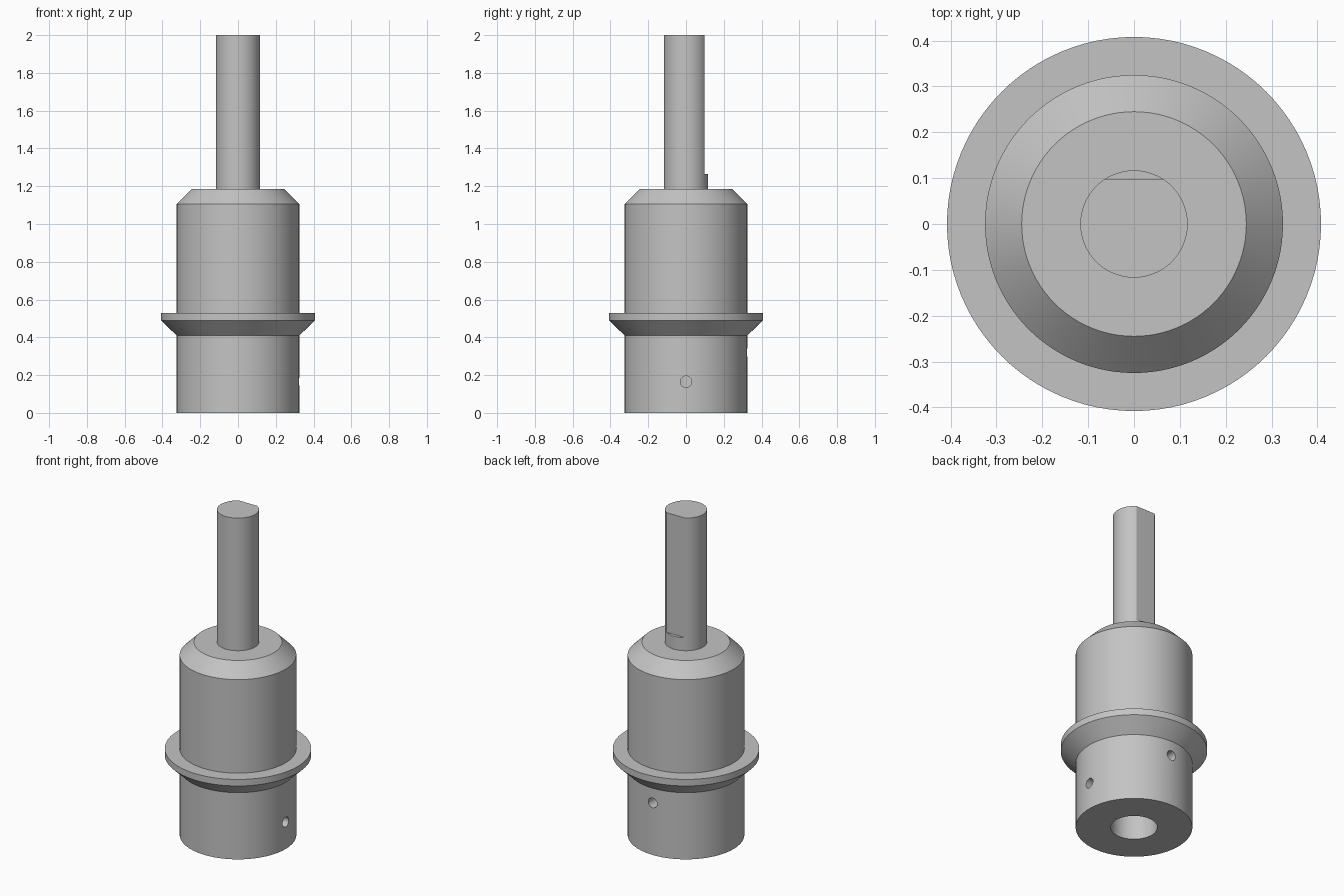
import bpy
import bmesh
import math
from mathutils import Matrix, Vector

cube = bpy.data.objects.get("Cube")
if cube:
    bpy.data.objects.remove(cube, do_unlink=True)

SEGMENTS = 96

steel = bpy.data.materials.new("machined grey steel")
steel.use_nodes = True
steel.diffuse_color = (0.55, 0.55, 0.55, 1)
steel.node_tree.nodes["Principled BSDF"].inputs["Base Color"].default_value = steel.diffuse_color


def make_object(name, bm):
    bmesh.ops.recalc_face_normals(bm, faces=bm.faces)
    mesh = bpy.data.meshes.new(name)
    bm.to_mesh(mesh)
    bm.free()
    mesh.materials.append(steel)
    obj = bpy.data.objects.new(name, mesh)
    bpy.context.collection.objects.link(obj)
    return obj


def lathe(name, profile):
    """Revolve (radius, height) points around z."""
    bm = bmesh.new()
    verts = [bm.verts.new((r, 0, z)) for r, z in profile]
    edges = [bm.edges.new(pair) for pair in zip(verts, verts[1:])]
    bmesh.ops.spin(bm, geom=verts + edges, cent=(0, 0, 0), axis=(0, 0, 1),
                   angle=math.tau, steps=SEGMENTS, use_duplicate=False)
    bmesh.ops.remove_doubles(bm, verts=bm.verts, dist=1e-5)
    return make_object(name, bm)


def rod(name, radius, start, end, sides):
    """Solid cylinder between two points."""
    start, end = Vector(start), Vector(end)
    axis = end - start
    turn = Vector((0, 0, 1)).rotation_difference(axis).to_matrix().to_4x4()
    bm = bmesh.new()
    bmesh.ops.create_cone(bm, cap_ends=True, segments=sides, radius1=radius,
                          radius2=radius, depth=axis.length,
                          matrix=Matrix.Translation((start + end) / 2) @ turn)
    return make_object(name, bm)


def box(name, low, high):
    low, high = Vector(low), Vector(high)
    bm = bmesh.new()
    bmesh.ops.create_cube(bm, size=1, matrix=Matrix.Translation((low + high) / 2)
                          @ Matrix.Diagonal((high - low).to_4d()))
    return make_object(name, bm)


def select(obj):
    bpy.ops.object.select_all(action="DESELECT")
    obj.select_set(True)
    bpy.context.view_layer.objects.active = obj


def carve(target, cutter):
    cutter.hide_render = True
    mod = target.modifiers.new("cut", "BOOLEAN")
    mod.operation = "DIFFERENCE"
    mod.solver = "EXACT"
    mod.object = cutter
    select(target)
    bpy.ops.object.modifier_apply(modifier=mod.name)
    bpy.data.objects.remove(cutter, do_unlink=True)


# Hub: bored socket, tapered flange and chamfered shoulder
hub = lathe("flanged_hub", [
    (0, 0.6), (0.13, 0.6), (0.13, 0), (0.325, 0), (0.325, 0.41),
    (0.408, 0.49), (0.408, 0.53), (0.325, 0.53), (0.325, 1.105),
    (0.245, 1.185), (0, 1.185)])

# Set screw holes reaching into the bore
carve(hub, rod("right_hole_cutter", 0.03, (0.05, 0, 0.165), (0.5, 0, 0.165), 32))
carve(hub, rod("back_hole_cutter", 0.03, (0, 0.05, 0.32), (0, 0.5, 0.32), 32))

# Shaft with a flat milled along its back
shaft = rod("drive_shaft", 0.117, (0, 0, 1.15), (0, 0, 2), SEGMENTS)
carve(shaft, box("flat_cutter", (-0.2, 0.098, 1.265), (0.2, 0.2, 2.1)))

for part in (hub, shaft):
    select(part)
    bpy.ops.object.shade_smooth_by_angle(angle=math.radians(25))
